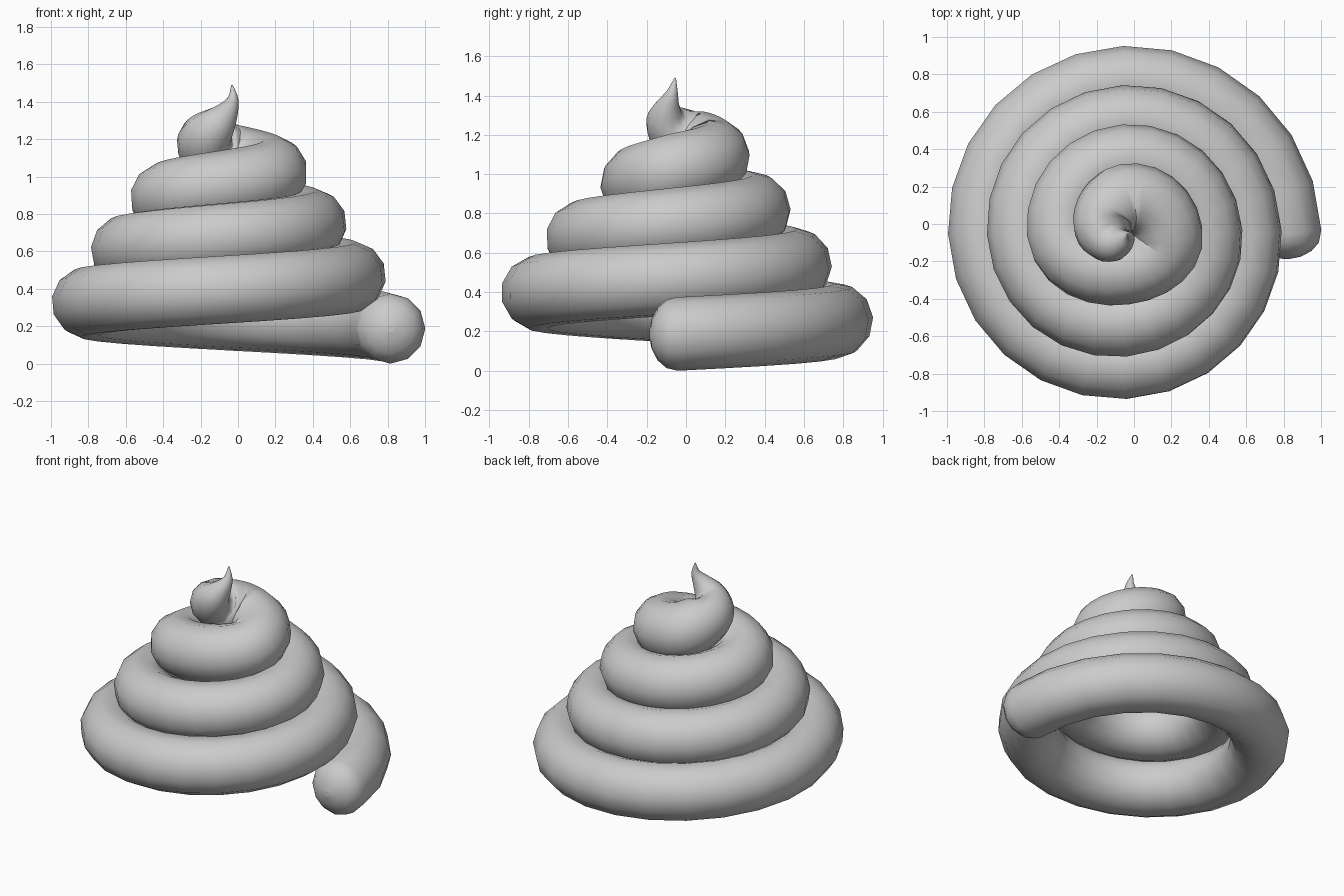
import bpy
from math import sin, cos, pi, radians
from mathutils import Vector

cube = bpy.data.objects.get("Cube")
if cube:
    bpy.data.objects.remove(cube, do_unlink=True)

TUBE = 0.187       # thickness radius of the coil
STEPS = 24         # segments per turn
CENTRE = (-0.05, -0.047)


def coil_point(t):
    """Point and tube radius after t turns of the shrinking spiral."""
    a = 2 * pi * t
    r = 0.865 - 0.21 * t
    pull = 0.09 * max(0, -sin(a)) * min(1, max(0, (t - 1.5) / 1.25))
    return Vector((CENTRE[0] + r * cos(a), CENTRE[1] + r * sin(a) + pull,
                   0.187 + 0.28 * t, TUBE))


def smooth_path(pts, n):
    """Catmull-Rom samples between the second and the last-but-one point."""
    out = []
    for p0, p1, p2, p3 in zip(pts, pts[1:], pts[2:], pts[3:]):
        for i in range(1, n + 1):
            u = i / n
            out.append(0.5 * (2 * p1 + (p2 - p0) * u
                              + (2 * p0 - 5 * p1 + 4 * p2 - p3) * u ** 2
                              + (3 * p1 - p0 - 3 * p2 + p3) * u ** 3))
    return out


# Rounded start of the coil
start = coil_point(0)
path = []
for deg in (84, 66, 44, 22):
    a = radians(deg)
    path.append(Vector((start.x, start.y - 0.14 * sin(a), start.z, TUBE * cos(a))))

# Spiral turns
path += [coil_point(i / STEPS) for i in range(int(3.25 * STEPS) + 1)]

# Last half turn, tapering up into the curled tip
tail = [coil_point(3.125), coil_point(3.25)] + [Vector(p) for p in (
    (-0.13, 0.08, 1.14, 0.178),
    (-0.17, 0.0, 1.18, 0.16),
    (-0.155, -0.065, 1.225, 0.137),
    (-0.11, -0.1, 1.28, 0.105),
    (-0.06, -0.092, 1.345, 0.065),
    (-0.027, -0.07, 1.415, 0.03),
    (-0.032, -0.055, 1.49, 0.004))]
tail.append(tail[-1] + (tail[-1] - tail[-2]))
path += smooth_path(tail, 3)

# Sweep a round section along the path
curve = bpy.data.curves.new("swirl_coil", "CURVE")
curve.dimensions = "3D"
curve.bevel_depth = 1.0
curve.bevel_resolution = 4
curve.use_fill_caps = True
spline = curve.splines.new("POLY")
spline.points.add(len(path) - 1)
for point, p in zip(spline.points, path):
    point.co = (p.x, p.y, p.z, 1)
    point.radius = p.w

coil = bpy.data.objects.new("swirl_coil", curve)
bpy.context.collection.objects.link(coil)
bpy.ops.object.select_all(action="DESELECT")
coil.select_set(True)
bpy.context.view_layer.objects.active = coil
bpy.ops.object.convert(target="MESH")
coil = bpy.context.object
bpy.ops.object.shade_smooth()

# Plain grey
grey = bpy.data.materials.new("light_grey")
grey.use_nodes = True
colour = (0.6, 0.6, 0.6, 1)
grey.diffuse_color = colour
grey.node_tree.nodes["Principled BSDF"].inputs["Base Color"].default_value = colour
coil.data.materials.clear()
coil.data.materials.append(grey)
